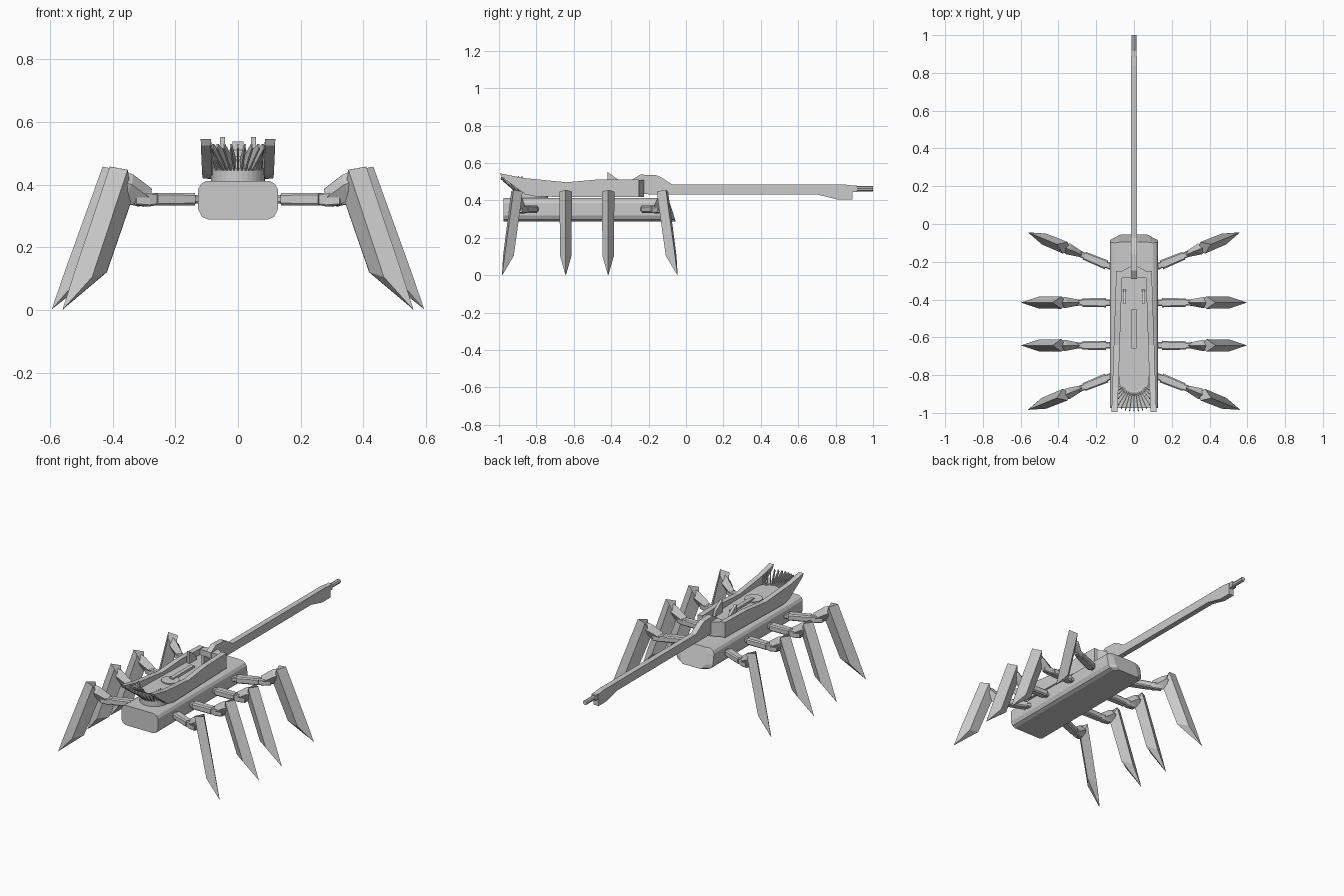
import bpy, bmesh, math
from mathutils import Matrix

if "Cube" in bpy.data.objects:
    bpy.data.objects.remove(bpy.data.objects["Cube"])


def loft(name, rings, mat=None):
    """Skin a list of equal-length point rings and cap both ends."""
    bm = bmesh.new()
    vs = [[bm.verts.new(p) for p in r] for r in rings]
    n = len(rings[0])
    for a, b in zip(vs, vs[1:]):
        for i in range(n):
            j = (i + 1) % n
            bm.faces.new((a[i], a[j], b[j], b[i]))
    bm.faces.new(vs[0][::-1])
    bm.faces.new(vs[-1])
    if mat:
        bm.transform(mat)
    bmesh.ops.remove_doubles(bm, verts=bm.verts, dist=1e-5)
    bmesh.ops.recalc_face_normals(bm, faces=bm.faces)
    me = bpy.data.meshes.new(name)
    bm.to_mesh(me)
    bm.free()
    ob = bpy.data.objects.new(name, me)
    bpy.context.collection.objects.link(ob)
    return ob


def side_prism(name, profile, x0, x1):
    """(y, z) profile extruded along x."""
    return loft(name, [[(x, y, z) for y, z in profile] for x in (x0, x1)])


def top_prism(name, outline, z0, z1):
    """(x, y) outline extruded along z."""
    return loft(name, [[(x, y, z) for x, y in outline] for z in (z0, z1)])


def arc(cx, cy, r, a0, a1, n):
    return [(cx + r * math.cos(math.radians(a0 + (a1 - a0) * i / n)),
             cy + r * math.sin(math.radians(a0 + (a1 - a0) * i / n)))
            for i in range(n + 1)]


# Hull: bevelled octagonal tube with a tapered, raked back end
half = [(.095, .288), (.115, .297), (.127, .32), (.127, .385), (.118, .402), (.10, .412)]
section = half + [(-x, z) for x, z in reversed(half)]


def hull_ring(y, rake, sx):
    return [(x * sx, y - rake * (z - .288) / .124, z) for x, z in section]


loft("hull", [hull_ring(-.975, 0, 1), hull_ring(-.08, .02, 1), hull_ring(-.055, .04, .66)])

# Turret ring and floor with a round front
top_prism("turret_ring", arc(0, -.825, .086, 0, 360, 31), .405, .452)
top_prism("turret_floor", [(.085, -.27), (-.085, -.27)] + arc(0, -.825, .08, 180, 360, 16), .42, .475)

# Turret rear wedge holding the gun
top_prism("turret_rear", [(.094, -.285), (.088, -.262), (.02, -.225),
                          (-.02, -.225), (-.088, -.262), (-.094, -.285)], .418, .508)

# Turret side walls sweeping up into a prow
wall = [(-.25, .513), (-.46, .513), (-.64, .497), (-.87, .52), (-.995, .545),
        (-.985, .525), (-.86, .433), (-.80, .42), (-.25, .418)]
for s, side in ((1, "right"), (-1, "left")):
    outer = lambda y: .094 + .025 * (-.25 - y) / .745
    loft("turret_wall_" + side, [[(s * (outer(y) - t), y, z) for y, z in wall] for t in (0, .032)])

# Hatch and its slide bar on the deck
top_prism("deck_hatch", arc(0, -.67, .052, 0, 360, 24), .47, .482)
top_prism("hatch_bar", [(-.012, -.66), (.012, -.66), (.012, -.45), (-.012, -.45)], .47, .49)

# Sight blades
for s, side in ((1, "right"), (-1, "left")):
    side_prism("sight_blade_" + side, [(-.42, .47), (-.42, .552), (-.36, .51), (-.345, .47)],
               s * .042, s * .058)

# Fan of cooling fins at the front of the deck
for i in range(15):
    a = math.radians(-90 + (i - 7) * 8)
    c, w = math.sin(a + math.pi / 2), .0028
    r1 = min(.168, .084 / max(abs(c), .01))
    prof = [(.06, .445), (.088, .445), (r1, .515), (r1 - .008, .53), (.078, .49), (.06, .478)]
    m = Matrix.Translation((0, -.825, 0)) @ Matrix.Rotation(a, 4, 'Z')
    loft("cooling_fin_%d" % i, [[(r, t, z) for r, z in prof] for t in (-w, w)], m)

# Gun: breech hump, long barrel and dropped muzzle block
side_prism("gun_barrel", [(-.29, .44), (-.29, .51), (-.245, .538), (-.16, .535), (-.135, .525),
                          (-.075, .486), (.84, .486), (.89, .48), (.89, .405), (.81, .405),
                          (.70, .432), (-.19, .432)], -.017, .017)
side_prism("muzzle_collar", [(.88, .446), (.88, .481), (.915, .481), (.915, .446)], -.014, .014)
loft("muzzle", [[(x, y, .463 + z) for x, z in arc(0, 0, .014, 0, 315, 7)] for y in (.90, 1.0)])


# Legs, drawn along local +x (r outward, z up) then turned into place
def box_ring(r, hw, z0, z1):
    b = .3 * hw
    return [(r, -hw, z0 + b), (r, -hw + b, z0), (r, hw - b, z0), (r, hw, z0 + b),
            (r, hw, z1 - b), (r, hw - b, z1), (r, -hw + b, z1), (r, -hw, z1 - b)]


def kite(inner, mid, outer, hw):
    return [(inner[0], 0, inner[1]), (mid[0], hw, mid[1]), (outer[0], 0, outer[1]), (mid[0], -hw, mid[1])]


def leg(label, s, y, angle):
    m = Matrix.Diagonal((s, 1, 1, 1)) @ Matrix.Translation((.12, y, 0)) \
        @ Matrix.Rotation(math.radians(angle), 4, 'Z') @ Matrix.Translation((-.12, 0, 0))
    loft(label + "_hip", [box_ring(.10, .017, .34, .366), box_ring(.155, .017, .34, .366)], m)
    loft(label + "_arm", [box_ring(.147, .025, .333, .373), box_ring(.275, .022, .333, .373)], m)
    loft(label + "_knuckle", [box_ring(.26, .015, .337, .369), box_ring(.30, .017, .33, .375),
                              box_ring(.345, .012, .335, .385)], m)
    loft(label + "_thigh", [kite((.287, .386), (.302, .358), (.315, .328), .017),
                            kite((.352, .432), (.368, .40), (.385, .352), .03),
                            kite((.40, .447), (.40, .41), (.41, .37), .016)], m)
    tip = (.595, .0)
    loft(label + "_blade", [kite((.355, .355), (.384, .447), (.432, .457), .033),
                            kite((.443, .12), (.505, .105), (.554, .12), .031),
                            kite((tip[0] - .003, .004), tip, tip, .001)], m)


for s, side in ((1, "right"), (-1, "left")):
    for name, y, angle in (("front", -.805, -22), ("front_middle", -.643, 0),
                           ("back_middle", -.416, 0), ("back", -.227, 22.5)):
        leg("%s_%s_leg" % (name, side), s, y, angle)
